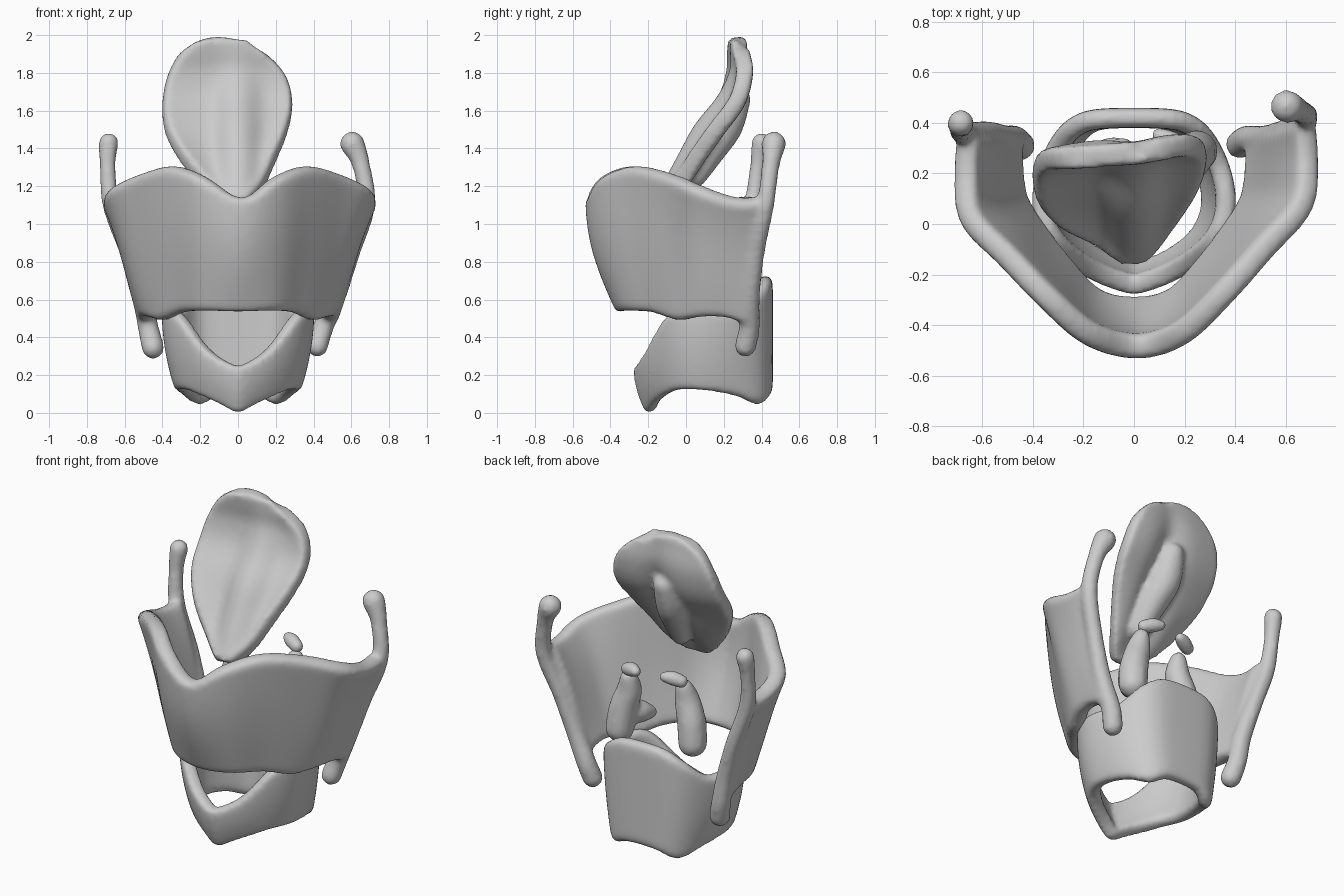
import bpy, bmesh, math
from mathutils import Vector, Matrix

cube = bpy.data.objects.get("Cube")
if cube:
    bpy.data.objects.remove(cube, do_unlink=True)

grey = bpy.data.materials.new("cartilage grey")
grey.use_nodes = True
grey.diffuse_color = (0.6, 0.6, 0.6, 1)
grey.node_tree.nodes["Principled BSDF"].inputs["Base Color"].default_value = (0.6, 0.6, 0.6, 1)


def spline(data, n, closed=False):
    """Catmull-Rom interpolation of equal-length tuples."""
    count = len(data)
    get = (lambda i: data[i % count]) if closed else (lambda i: data[min(max(i, 0), count - 1)])
    out = []
    for i in range(count if closed else count - 1):
        for k in range(n):
            t = k / n
            out.append(tuple(
                b + 0.5 * t * (c - a + t * (2 * a - 5 * b + 4 * c - d + t * (3 * (b - c) + d - a)))
                for a, b, c, d in zip(get(i - 1), get(i), get(i + 1), get(i + 2))))
    if not closed:
        out.append(tuple(data[-1]))
    return out


def add_sheet(bm, columns, thickness, closed=False):
    """Thicken a grid of points into a rounded plate and add it to bm."""
    tmp = bmesh.new()
    grid = [[tmp.verts.new(p) for p in col] for col in columns]
    pairs = list(zip(grid, grid[1:])) + ([(grid[-1], grid[0])] if closed else [])
    for a, b in pairs:
        for j in range(len(a) - 1):
            tmp.faces.new((a[j], b[j], b[j + 1], a[j + 1]))
    mesh = bpy.data.meshes.new("sheet")
    tmp.to_mesh(mesh)
    tmp.free()
    obj = bpy.data.objects.new("sheet", mesh)
    bpy.context.collection.objects.link(obj)
    solid = obj.modifiers.new("thickness", 'SOLIDIFY')
    solid.thickness, solid.offset = thickness, 0
    obj.modifiers.new("round", 'SUBSURF').levels = 1
    bpy.context.view_layer.update()
    result = bpy.data.meshes.new_from_object(obj.evaluated_get(bpy.context.evaluated_depsgraph_get()))
    bm.from_mesh(result)
    bpy.data.objects.remove(obj, do_unlink=True)
    bpy.data.meshes.remove(mesh)
    bpy.data.meshes.remove(result)


def add_rod(bm, points):
    """Tapered rod through (x, y, z, radius) points."""
    for x, y, z, r in spline(points, 8):
        bmesh.ops.create_icosphere(bm, subdivisions=2, radius=r, matrix=Matrix.Translation((x, y, z)))


def finish(bm, name, voxel=0.016, smooth=6):
    """Fuse the pieces into one smooth organic part."""
    bmesh.ops.recalc_face_normals(bm, faces=bm.faces)
    mesh = bpy.data.meshes.new(name)
    bm.to_mesh(mesh)
    bm.free()
    obj = bpy.data.objects.new(name, mesh)
    bpy.context.collection.objects.link(obj)
    remesh = obj.modifiers.new("fuse", 'REMESH')
    remesh.mode, remesh.voxel_size, remesh.use_smooth_shade = 'VOXEL', voxel, True
    soften = obj.modifiers.new("soften", 'SMOOTH')
    soften.factor, soften.iterations = 0.5, smooth
    bpy.context.view_layer.update()
    final = bpy.data.meshes.new_from_object(obj.evaluated_get(bpy.context.evaluated_depsgraph_get()))
    obj.modifiers.clear()
    obj.data = final
    final.name = name
    bpy.data.meshes.remove(mesh)
    final.materials.clear()
    final.materials.append(grey)
    for p in final.polygons:
        p.use_smooth, p.material_index = True, 0
    return obj


# Shield plate: top x, y, z and bottom x, y, z from the front ridge to the back
half = [
    (0, -0.485, 1.14, 0, -0.32, 0.54),
    (0.17, -0.44, 1.25, 0.16, -0.285, 0.54),
    (0.34, -0.30, 1.31, 0.28, -0.16, 0.53),
    (0.51, -0.13, 1.27, 0.38, -0.03, 0.49),
    (0.66, 0.02, 1.20, 0.45, 0.09, 0.51),
    (0.68, 0.20, 1.14, 0.47, 0.20, 0.51),
    (0.665, 0.35, 1.14, 0.475, 0.33, 0.47),
]
right = [(-xt, yt, zt, -xb, yb, zb) for xt, yt, zt, xb, yb, zb in reversed(half[1:])]
left = [(xt + 0.02, yt + 0.1 * max(0, xt - 0.1), zt, xb, yb, zb) for xt, yt, zt, xb, yb, zb in half]
columns = []
for c in spline(right + left, 5):
    top, bottom = Vector(c[:3]), Vector(c[3:])
    col = []
    for j in range(15):
        v = j / 14
        p = bottom.lerp(top, v)
        bulge = 1 + (0.1 - 0.2 * abs(p.x)) * math.sin(math.pi * v)
        col.append((p.x * bulge, p.y * bulge, p.z))
    columns.append(col)
bm = bmesh.new()
add_sheet(bm, columns, 0.10)

# Back edge of the shield with its upper and lower horns
add_rod(bm, [(0.605, 0.465, 1.425, 0.068), (0.65, 0.45, 1.32, 0.05), (0.68, 0.42, 1.1, 0.05),
             (0.60, 0.37, 0.85, 0.05), (0.52, 0.34, 0.62, 0.055),
             (0.45, 0.335, 0.45, 0.058), (0.42, 0.315, 0.355, 0.06)])
add_rod(bm, [(-0.685, 0.40, 1.43, 0.055), (-0.69, 0.38, 1.3, 0.045), (-0.67, 0.36, 1.1, 0.05),
             (-0.58, 0.36, 0.85, 0.05), (-0.51, 0.34, 0.62, 0.055),
             (-0.475, 0.335, 0.45, 0.058), (-0.45, 0.31, 0.345, 0.062)])
finish(bm, "shield_plate_with_horns")

# Signet ring: upper and lower edge height at even angles from front to back
edges = [(0.25, 0.005), (0.32, 0.065), (0.53, 0.12), (0.55, 0.12), (0.55, 0.09), (0.66, 0.04), (0.73, 0.09)]
loop = edges + edges[-2:0:-1]
heights = spline(loop, 6, closed=True)
columns = []
for i, (zt, zb) in enumerate(heights):
    a = 2 * math.pi * i / len(heights)
    breadth = math.copysign(abs(math.sin(a)) ** (1 + 0.5 * math.cos(a)), math.sin(a))
    col = []
    for j in range(11):
        v = j / 10
        tuck = (1 - v) ** 2
        x = 0.365 * breadth * (1 - 0.2 * tuck)
        y = 0.09 - 0.33 * math.cos(a) * (1 - 0.2 * tuck * (math.cos(a) > 0))
        col.append((x, y, zb + (zt - zb) * v))
    columns.append(col)
bm = bmesh.new()
add_sheet(bm, columns, 0.08, closed=True)
finish(bm, "signet_ring")

# Leaf: height, centre, half width, middle y, rim y, depth of the front keel
leaf = [
    (1.11, 0, 0.05, -0.11, -0.12, 0.02),
    (1.20, -0.02, 0.15, 0.0, -0.05, 0.08),
    (1.35, -0.05, 0.25, 0.09, 0.025, 0.09),
    (1.50, -0.06, 0.325, 0.17, 0.13, 0.09),
    (1.65, -0.055, 0.345, 0.27, 0.24, 0.07),
    (1.80, -0.06, 0.31, 0.305, 0.285, 0.03),
    (1.92, -0.08, 0.23, 0.29, 0.285, 0.01),
    (1.99, -0.10, 0.13, 0.28, 0.285, 0),
]
columns = []
for z, xc, w, middle, rim, keel in spline(leaf, 4):
    col = []
    for j in range(29):
        s = j / 14 - 1
        x = xc + s * w
        y = middle + (rim - middle) * s * s - keel * math.exp(-(x / 0.09) ** 2)
        droop = 0.12 * max(0, z - 1.75) * s * s
        col.append((x, y + 0.1 * x, z - droop))
    columns.append(col)
bm = bmesh.new()
add_sheet(bm, columns, 0.09)
# Swelling on the back of the leaf
add_rod(bm, [(0, 0.05, 1.25, 0.06), (-0.02, 0.12, 1.38, 0.085),
             (-0.05, 0.21, 1.52, 0.095), (-0.05, 0.275, 1.66, 0.07)])
finish(bm, "leaf_flap", smooth=6)

# Paired pyramids on the ring, each with a forward spur and a small cap
for side, name, dx, dy in ((1, "left", 0, 0), (-1, "right", -0.05, -0.07)):
    bm = bmesh.new()
    add_rod(bm, [(side * (x + dx), y + dy, z, r) for x, y, z, r in (
        (0.25, 0.29, 0.70, 0.085), (0.235, 0.28, 0.82, 0.085),
        (0.20, 0.27, 0.94, 0.075), (0.19, 0.29, 1.03, 0.05))])
    add_rod(bm, [(side * (x + dx), y + dy, z, r) for x, y, z, r in (
        (0.24, 0.27, 0.80, 0.08), (0.19, 0.19, 0.78, 0.07), (0.15, 0.12, 0.76, 0.035))])
    finish(bm, name + "_pyramid")
    bm = bmesh.new()
    add_rod(bm, [(side * (x + dx / 2), y + dy / 2, z, r) for x, y, z, r in (
        (0.185, 0.31, 1.09, 0.038), (0.14, 0.33, 1.105, 0.042), (0.10, 0.35, 1.11, 0.03))])
    finish(bm, name + "_pyramid_cap", voxel=0.01, smooth=3)
